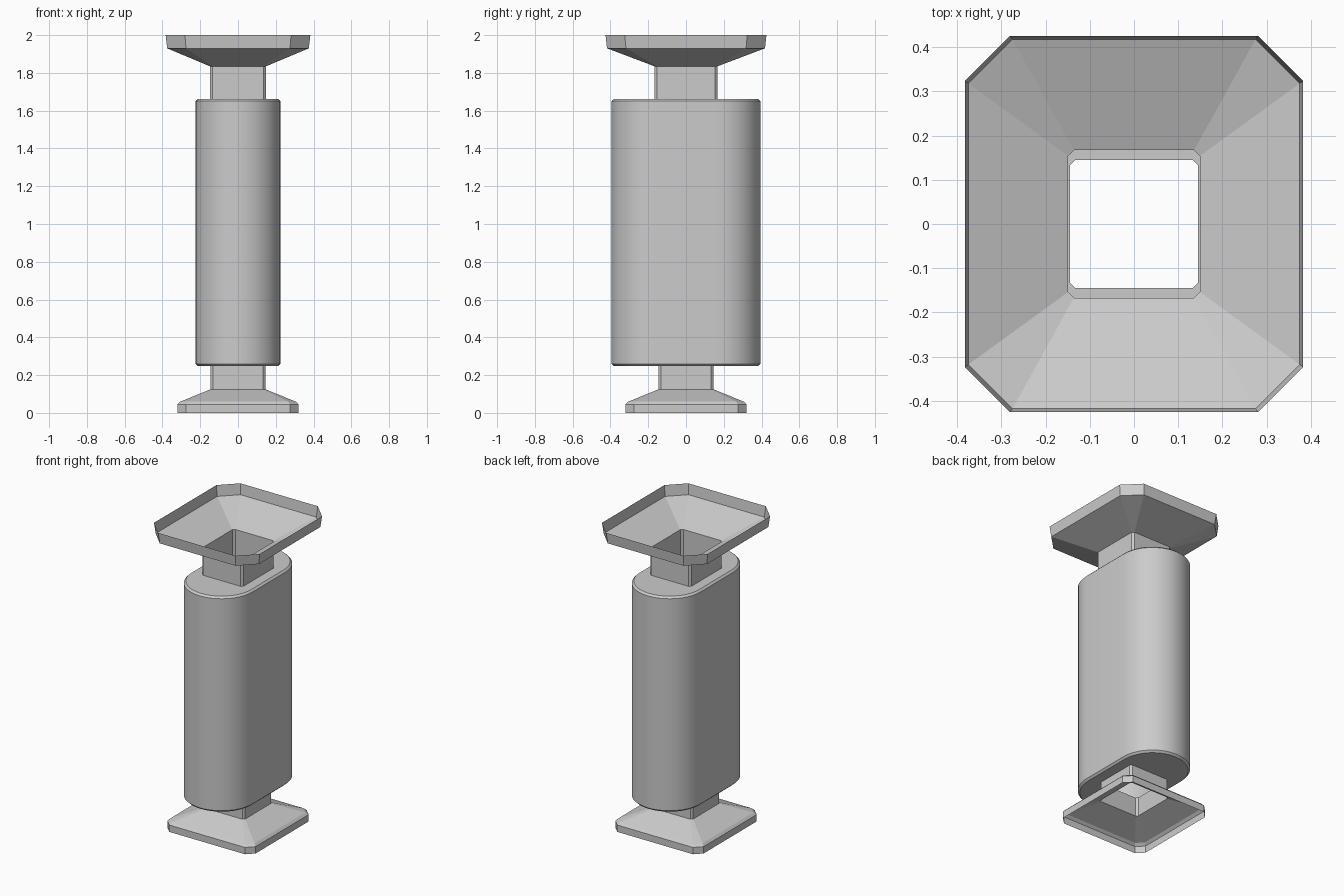
import bpy, bmesh, math

if "Cube" in bpy.data.objects:
    bpy.data.objects.remove(bpy.data.objects["Cube"])


def octagon(hx, hy, c):
    """Rectangle with cut corners, counter-clockwise."""
    return [(hx, -hy + c), (hx, hy - c), (hx - c, hy), (-hx + c, hy),
            (-hx, hy - c), (-hx, -hy + c), (-hx + c, -hy), (hx - c, -hy)]


def stadium(r, hy, n=20):
    """Two half circles joined by straight sides, counter-clockwise."""
    s = hy - r
    arc = [math.pi * i / n for i in range(n + 1)]
    return ([(r * math.cos(a), s + r * math.sin(a)) for a in arc] +
            [(-r * math.cos(a), -s - r * math.sin(a)) for a in arc])


def add_loop(bm, pts, z):
    return [bm.verts.new((x, y, z)) for x, y in pts]


def skin(bm, loops):
    for a, b in zip(loops, loops[1:]):
        n = len(a)
        for i in range(n):
            j = (i + 1) % n
            bm.faces.new((a[i], a[j], b[j], b[i]))


def finish(bm, name):
    mesh = bpy.data.meshes.new(name)
    bm.to_mesh(mesh)
    bm.free()
    ob = bpy.data.objects.new(name, mesh)
    bpy.context.collection.objects.link(ob)
    return ob


def open_shell(name, sections):
    """Thin open sheet through cut-corner sections (hx, hy, corner, z)."""
    bm = bmesh.new()
    skin(bm, [add_loop(bm, octagon(hx, hy, c), z) for hx, hy, c, z in sections])
    return finish(bm, name)


def cap(bm, outer, hole, z, up):
    """Flat end plate with a hole where the neck enters."""
    inner = add_loop(bm, hole, z)
    edges = []
    for loop in (outer, inner):
        for i, v in enumerate(loop):
            w = loop[(i + 1) % len(loop)]
            edges.append(bm.edges.get((v, w)) or bm.edges.new((v, w)))
    res = bmesh.ops.triangle_fill(bm, use_beauty=True, edges=edges)
    for f in res["geom"]:
        if isinstance(f, bmesh.types.BMFace):
            f.normal_update()
            if (f.normal.z > 0) != up:
                f.normal_flip()


# Necks with their flared ends
open_shell("base_flange", [(0.32, 0.32, 0.045, 0), (0.32, 0.32, 0.045, 0.045),
                           (0.305, 0.305, 0.04, 0.06), (0.145, 0.145, 0.012, 0.125),
                           (0.145, 0.145, 0.012, 0.25)])
open_shell("top_funnel", [(0.149, 0.167, 0.013, 1.66), (0.149, 0.167, 0.013, 1.835),
                          (0.375, 0.418, 0.1, 1.93), (0.383, 0.426, 0.102, 2.0)])

# Hollow stadium body with small chamfers and pierced end plates
bm = bmesh.new()
c = 0.012
loops = [add_loop(bm, stadium(0.225 - d, 0.395 - d), z)
         for d, z in ((c, 0.248), (0, 0.248 + c), (0, 1.662 - c), (c, 1.662))]
skin(bm, loops)
cap(bm, loops[0], octagon(0.145, 0.145, 0.012), 0.248, False)
cap(bm, loops[-1], octagon(0.149, 0.167, 0.013), 1.662, True)
body = finish(bm, "body")
bpy.context.view_layer.objects.active = body
body.select_set(True)
bpy.ops.object.shade_smooth_by_angle(angle=math.radians(30))
